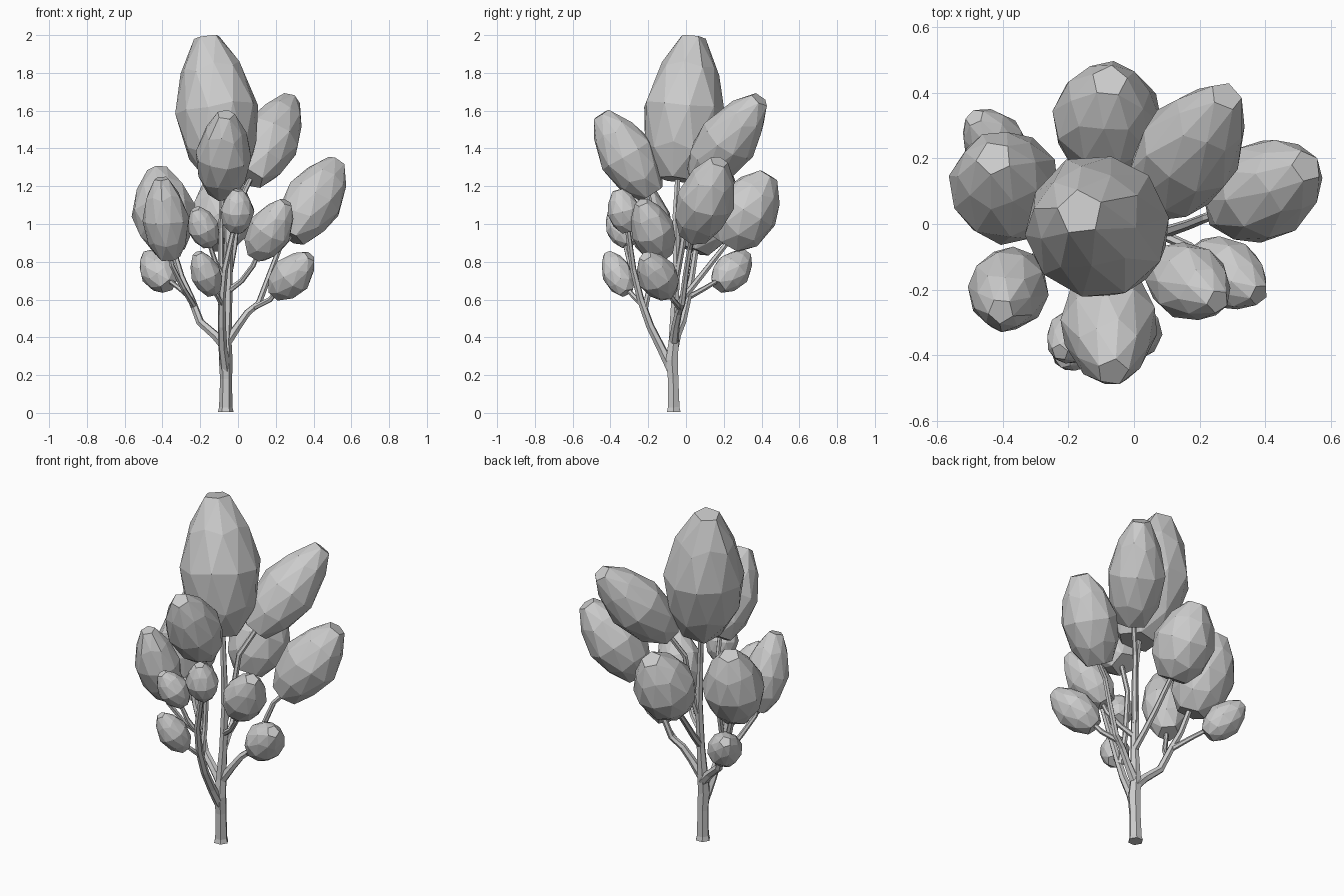
import bpy, bmesh, random
from mathutils import Vector, Matrix

random.seed(4)


def leaf_clump(name, bottom, top, radius):
    """Faceted bud: icosphere with flattened ends, narrowing to the tip."""
    b, t = Vector(bottom), Vector(top)
    axis = t - b
    bm = bmesh.new()
    bmesh.ops.create_icosphere(bm, subdivisions=2, radius=1)
    cap = 0.8507
    for v in bm.verts:
        z = max(-cap, min(cap, v.co.z))
        f = 1 - 0.22 * z - 0.27 * z * z if z > 0 else 1 - 0.08 * z * z
        pole = abs(v.co.z) > 0.99
        j = 0 if pole else 0.03
        v.co.x = v.co.x * f * radius * (1 + random.uniform(-j, j))
        v.co.y = v.co.y * f * radius * (1 + random.uniform(-j, j))
        v.co.z = (z / cap + random.uniform(-j, j) * (abs(z) < 0.8)) * axis.length / 2
    m = (Matrix.Translation((b + t) / 2)
         @ axis.to_track_quat('Z', 'Y').to_matrix().to_4x4()
         @ Matrix.Rotation(random.uniform(0, 6.28), 4, 'Z'))
    bm.transform(m)
    me = bpy.data.meshes.new(name)
    bm.to_mesh(me)
    bm.free()
    bpy.context.collection.objects.link(bpy.data.objects.new(name, me))


def branch(name, points):
    """Tapered hexagonal tube through (x, y, z, radius) points."""
    cu = bpy.data.curves.new(name, 'CURVE')
    cu.dimensions = '3D'
    cu.bevel_depth = 1.1
    cu.bevel_resolution = 1
    cu.use_fill_caps = True
    sp = cu.splines.new('POLY')
    sp.use_smooth = False
    sp.points.add(len(points) - 1)
    for p, (x, y, z, r) in zip(sp.points, points):
        p.co = (x, y, z, 1)
        p.radius = r
    ob = bpy.data.objects.new(name, cu)
    bpy.context.collection.objects.link(ob)
    bpy.ops.object.select_all(action='DESELECT')
    ob.select_set(True)
    bpy.context.view_layer.objects.active = ob
    bpy.ops.object.convert(target='MESH')


# Foliage: crown, upper, middle and low tiers
leaf_clump("crown_leaves", (-0.065, -0.05, 1.235), (-0.165, 0.035, 1.99), 0.22)
leaf_clump("upper_front_leaves", (-0.085, -0.18, 1.16), (-0.065, -0.45, 1.58), 0.15)
leaf_clump("upper_right_leaves", (0.065, 0.065, 1.24), (0.28, 0.39, 1.66), 0.157)
leaf_clump("mid_right_leaves", (0.28, 0.035, 0.93), (0.525, 0.175, 1.33), 0.155)
leaf_clump("mid_back_leaves", (-0.09, 0.215, 0.89), (-0.075, 0.435, 1.26), 0.17)
leaf_clump("mid_left_leaves", (-0.365, 0.04, 0.86), (-0.425, 0.20, 1.29), 0.17)
leaf_clump("front_left_leaves", (-0.365, -0.145, 0.82), (-0.405, -0.265, 1.24), 0.123)
leaf_clump("front_right_leaves", (0.09, -0.125, 0.83), (0.255, -0.235, 1.115), 0.117)
leaf_clump("small_front_leaves", (-0.01, -0.30, 0.96), (0.00, -0.36, 1.18), 0.09)
leaf_clump("small_left_leaves", (-0.145, -0.30, 0.89), (-0.225, -0.39, 1.08), 0.083)
leaf_clump("low_front_leaves", (-0.13, -0.315, 0.635), (-0.215, -0.415, 0.845), 0.082)
leaf_clump("low_right_leaves", (0.195, -0.095, 0.63), (0.38, -0.215, 0.83), 0.107)
leaf_clump("low_left_leaves", (-0.37, 0.17, 0.67), (-0.485, 0.325, 0.84), 0.097)

# Trunk and main stem
branch("trunk", [(-0.065, -0.065, 0.005, 0.038), (-0.065, -0.065, 0.03, 0.032),
                 (-0.063, -0.068, 0.18, 0.029), (-0.065, -0.075, 0.28, 0.033),
                 (-0.065, -0.065, 0.38, 0.028), (-0.055, -0.06, 0.55, 0.022),
                 (-0.05, -0.05, 0.80, 0.02), (-0.055, -0.055, 1.05, 0.016),
                 (-0.075, -0.04, 1.30, 0.014)])
# Front limb and its twigs
branch("front_limb", [(-0.065, -0.075, 0.23, 0.026), (-0.08, -0.13, 0.34, 0.022),
                      (-0.085, -0.19, 0.46, 0.02), (-0.085, -0.24, 0.60, 0.018),
                      (-0.07, -0.28, 0.76, 0.016), (-0.02, -0.31, 0.98, 0.013)])
branch("front_low_twig", [(-0.085, -0.23, 0.57, 0.013), (-0.11, -0.28, 0.62, 0.012),
                          (-0.15, -0.33, 0.68, 0.01)])
branch("front_left_twig", [(-0.075, -0.27, 0.72, 0.013), (-0.12, -0.30, 0.80, 0.012),
                           (-0.16, -0.33, 0.92, 0.01)])
branch("upper_front_twig", [(-0.085, -0.22, 0.54, 0.015), (-0.09, -0.18, 0.72, 0.014),
                            (-0.09, -0.16, 0.98, 0.013), (-0.08, -0.21, 1.20, 0.012)])
# Left limb and its twigs
branch("left_limb", [(-0.065, -0.065, 0.35, 0.026), (-0.12, -0.05, 0.41, 0.022),
                     (-0.20, -0.02, 0.48, 0.02), (-0.25, 0.01, 0.61, 0.018),
                     (-0.30, 0.03, 0.72, 0.016), (-0.36, 0.06, 0.92, 0.014)])
branch("left_low_twig", [(-0.25, 0.01, 0.61, 0.014), (-0.31, 0.10, 0.66, 0.012),
                         (-0.39, 0.20, 0.72, 0.01)])
branch("left_front_twig", [(-0.23, 0.00, 0.56, 0.015), (-0.29, -0.09, 0.66, 0.013),
                           (-0.35, -0.15, 0.78, 0.012), (-0.37, -0.17, 0.88, 0.01)])
# Right limb and its twigs
branch("right_limb", [(-0.055, -0.065, 0.38, 0.024), (0.00, -0.055, 0.46, 0.02),
                      (0.05, -0.04, 0.53, 0.018), (0.11, -0.02, 0.58, 0.016),
                      (0.17, 0.00, 0.74, 0.014), (0.22, 0.02, 0.87, 0.013),
                      (0.32, 0.05, 0.98, 0.012)])
branch("right_low_twig", [(0.08, -0.03, 0.555, 0.014), (0.17, -0.07, 0.60, 0.013),
                          (0.24, -0.12, 0.69, 0.01)])
branch("right_front_twig", [(-0.045, -0.06, 0.65, 0.015), (0.02, -0.09, 0.70, 0.013),
                            (0.08, -0.13, 0.78, 0.012), (0.12, -0.15, 0.87, 0.01)])
# Back limb and upper right limb
branch("back_limb", [(-0.05, -0.06, 0.56, 0.018), (-0.06, 0.02, 0.65, 0.016),
                     (-0.07, 0.10, 0.75, 0.015), (-0.08, 0.25, 0.94, 0.012)])
branch("upper_right_limb", [(-0.05, -0.05, 0.72, 0.016), (-0.02, -0.02, 0.88, 0.015),
                            (0.00, 0.01, 1.10, 0.014), (0.09, 0.10, 1.29, 0.012)])
